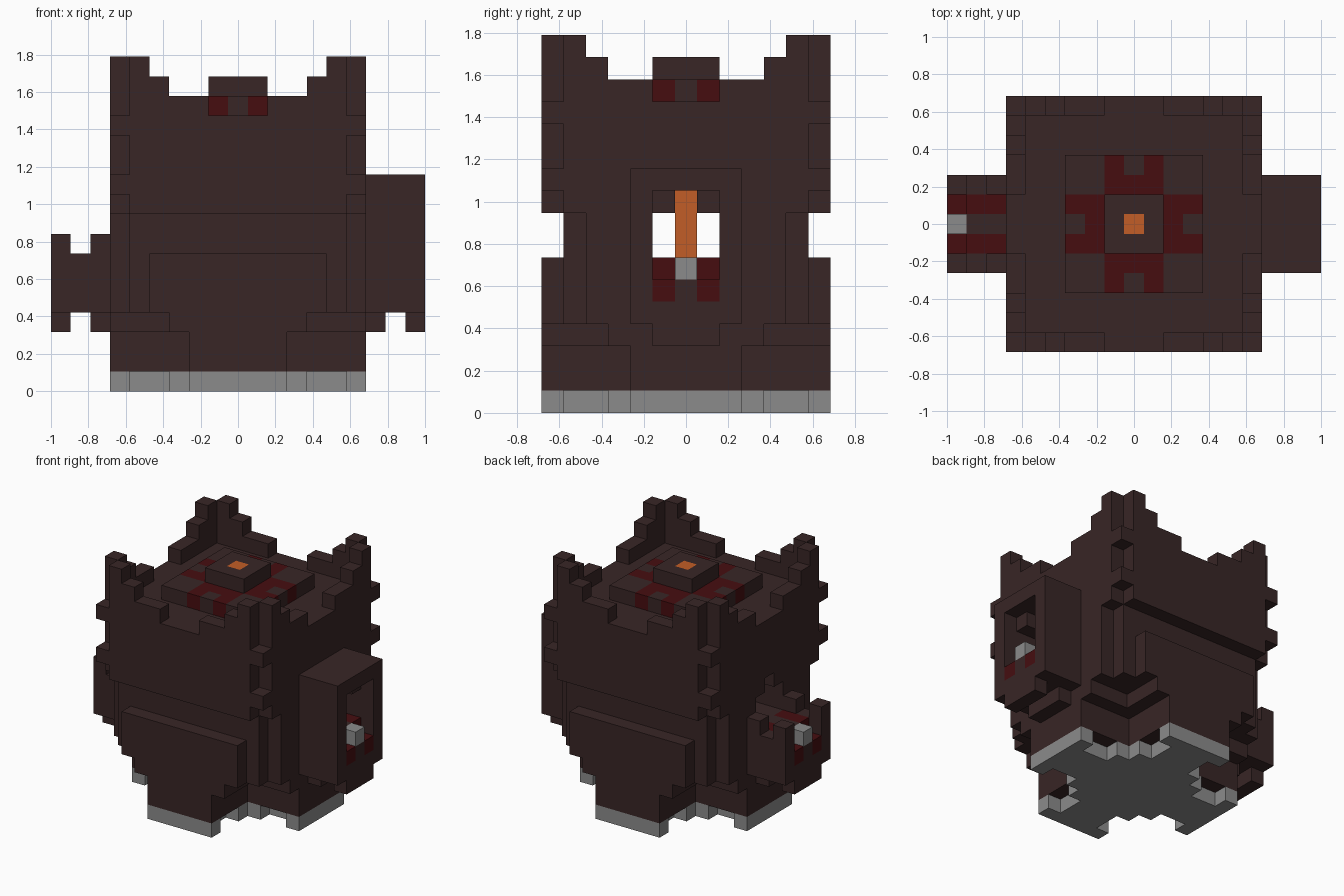
import bpy, bmesh
from mathutils import Vector

cube = bpy.data.objects.get("Cube")
if cube:
    bpy.data.objects.remove(cube, do_unlink=True)

U = 2 / 19  # edge length of one block


def material(name, rgb):
    m = bpy.data.materials.new(name)
    m.use_nodes = True
    m.diffuse_color = (*rgb, 1)
    m.node_tree.nodes["Principled BSDF"].inputs["Base Color"].default_value = (*rgb, 1)
    return m


BROWN, RED, ORANGE, GREY = range(4)
MATERIALS = [material("dark_brown", (0.040, 0.019, 0.019)),
             material("deep_red", (0.061, 0.004, 0.005)),
             material("glowing_orange", (0.54, 0.11, 0.02)),
             material("stone_grey", (0.26, 0.26, 0.26))]
STEPS = [Vector(d) for d in ((1, 0, 0), (-1, 0, 0), (0, 1, 0),
                             (0, -1, 0), (0, 0, 1), (0, 0, -1))]


def build(name, xs, zs, inside, colour=lambda x, y, z: BROWN):
    """Blocky part: every cell that passes the rule, with only its outer skin kept."""
    cells = {(x, y, z) for x in xs for y in range(-6, 7) for z in zs if inside(x, y, z)}
    bm = bmesh.new()
    for cell in cells:
        centre = Vector(cell) + Vector((0, 0, 0.5))
        for n in STEPS:
            if tuple(int(v) for v in Vector(cell) + n) in cells:
                continue
            a = Vector((n.y, n.z, n.x))
            b = n.cross(a)
            quad = [(centre + (n + a * i + b * j) / 2) * U
                    for i, j in ((-1, -1), (1, -1), (1, 1), (-1, 1))]
            face = bm.faces.new([bm.verts.new(p) for p in quad])
            face.material_index = colour(*cell)
    bmesh.ops.remove_doubles(bm, verts=bm.verts, dist=U / 100)
    bmesh.ops.dissolve_limit(bm, angle_limit=0.01, verts=bm.verts,
                             edges=bm.edges, delimit={'MATERIAL'})
    mesh = bpy.data.meshes.new(name)
    bm.to_mesh(mesh)
    bm.free()
    for m in MATERIALS:
        mesh.materials.append(m)
    obj = bpy.data.objects.new(name, mesh)
    bpy.context.collection.objects.link(obj)


WIDE = range(-6, 7)


def near(x, y):
    return min(abs(x), abs(y))


def far(x, y):
    return max(abs(x), abs(y))


def passage(y, z):
    """Arched tunnel running from side to side."""
    return (abs(y) <= 1 and z in (7, 8)) or (y == 0 and z == 9)


# Cross-shaped stone foot with notched arms, and the stepped plinth above it
build("stone_foot", WIDE, [0],
      lambda x, y, z: near(x, y) <= 2 and not (near(x, y) == 2 and far(x, y) in (4, 5)),
      lambda x, y, z: GREY)
build("plinth", WIDE, range(1, 4),
      lambda x, y, z: near(x, y) <= (3 if z == 3 else 2))


# Lower body with front, back and side panels
def lower(x, y, z):
    core = far(x, y) <= 5
    front_panel = abs(x) <= 4 and z <= 6
    side_panel = abs(y) <= 4
    return (core or front_panel or side_panel) and not passage(y, z)


build("lower_body", WIDE, range(4, 9), lower)

# Upper body, whose corner edges are broken up
build("upper_body", WIDE, range(9, 14),
      lambda x, y, z: (near(x, y) < 6 or z in (10, 13)) and not passage(y, z))


# Battlements rising in steps towards the corners
def battlement(x, y, z):
    a = near(x, y)
    top = {2: 14, 3: 14, 4: 15, 5: 16}.get(a, 0)
    return far(x, y) == 6 and z <= top


build("battlements", WIDE, range(14, 17), battlement)


# Roof deck with a red cross and a cap
def deck_colour(x, y, z):
    a, b = near(x, y), far(x, y)
    return RED if a <= 1 and b >= 2 and not (a == 0 and b == 3) else BROWN


build("roof_deck", WIDE, [14], lambda x, y, z: far(x, y) <= 3, deck_colour)
build("roof_cap", WIDE, [15], lambda x, y, z: far(x, y) <= 1 and (x, y) != (0, 0))

# Glowing core seen through the tunnel and the cap
build("glowing_core", [0], range(7, 16), lambda x, y, z: y == 0, lambda x, y, z: ORANGE)


# Side housings: a tall covered one on the left, a low open one on the right
def side_colour(x, y, z):
    return RED if abs(y) == 1 and z in (5, 6) else BROWN


def housing(x, y, z):
    if z == 3:
        return abs(x) != 8 and abs(y) <= 1
    window = abs(x) == 9 and abs(y) <= 1 and 6 <= z <= 9
    return abs(y) <= 2 and not window and not passage(y, z)


def open_housing(x, y, z):
    if z == 7:
        return abs(y) == 2 and x != -8
    return housing(x, y, z)


build("left_housing", range(7, 10), range(3, 11), housing, side_colour)
build("right_housing", range(-9, -6), range(3, 8), open_housing, side_colour)

# Grey stud in each housing mouth
for name, x in (("left_stud", 9), ("right_stud", -9)):
    build(name, [x], [6], lambda x, y, z: y == 0, lambda x, y, z: GREY)
